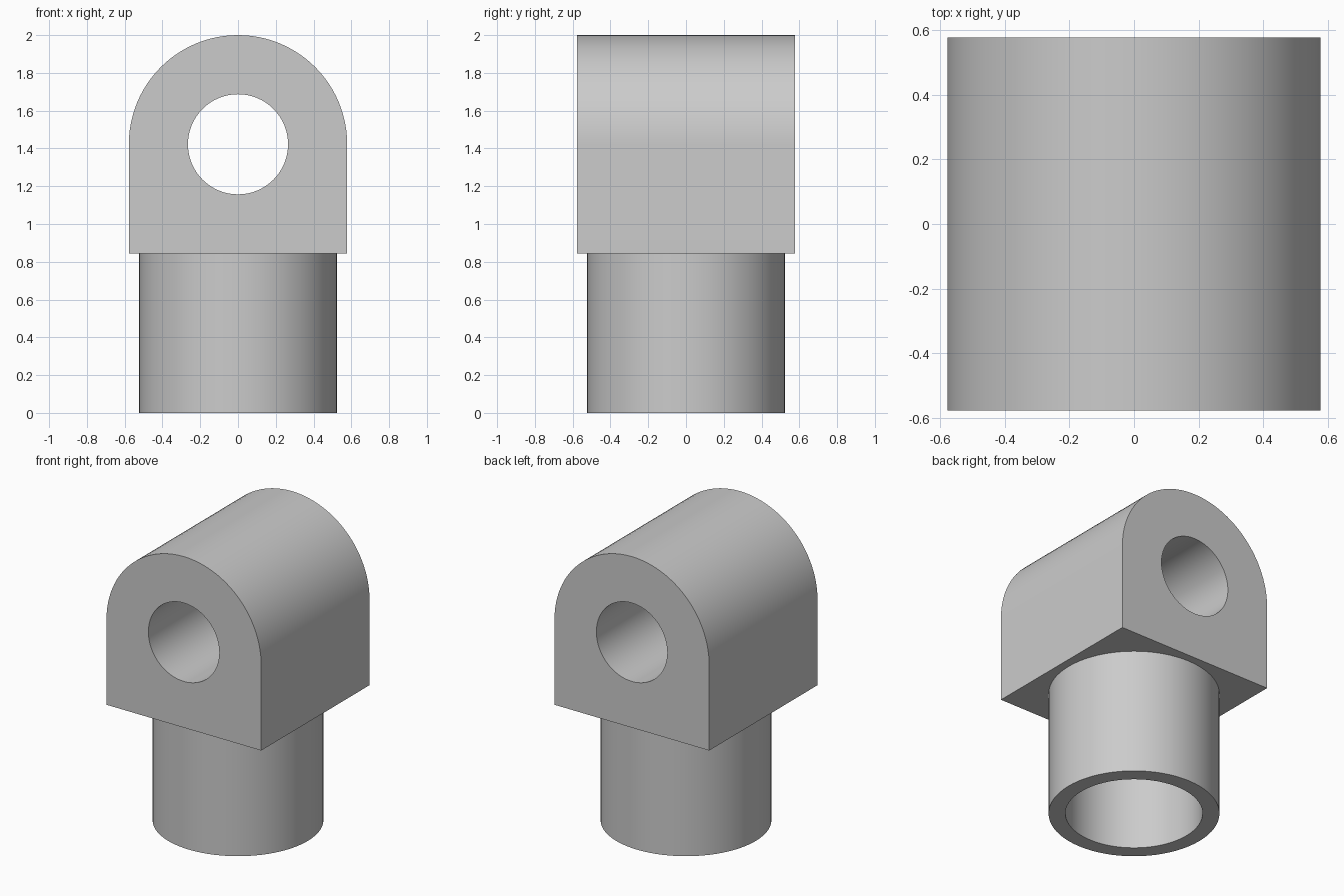
import bpy
import bmesh
from math import sin, cos, pi, radians

cube = bpy.data.objects.get("Cube")
if cube:
    bpy.data.objects.remove(cube, do_unlink=True)

HALF = 0.578          # half width and half depth of the head
BASE, AXIS = 0.845, 1.422   # underside of the head, height of the cross hole
HOLE = 0.265
TUBE, BORE = 0.523, 0.42

grey = bpy.data.materials.new("plain_grey")
grey.use_nodes = True
colour = (0.6, 0.6, 0.6, 1)
grey.diffuse_color = colour
grey.node_tree.nodes["Principled BSDF"].inputs["Base Color"].default_value = colour


def finish(name, bm):
    bmesh.ops.recalc_face_normals(bm, faces=bm.faces)
    mesh = bpy.data.meshes.new(name)
    bm.to_mesh(mesh)
    bm.free()
    mesh.materials.append(grey)
    obj = bpy.data.objects.new(name, mesh)
    bpy.context.collection.objects.link(obj)
    bpy.ops.object.select_all(action='DESELECT')
    obj.select_set(True)
    bpy.context.view_layer.objects.active = obj
    bpy.ops.object.shade_smooth_by_angle(angle=radians(30))
    return obj


def arc(radius, sweep, steps):
    return [(radius * cos(sweep * i / steps), AXIS + radius * sin(sweep * i / steps))
            for i in range(steps + 1)]


def add_loop(bm, points):
    verts = [bm.verts.new((x, -HALF, z)) for x, z in points]
    return [bm.edges.new((a, b)) for a, b in zip(verts, verts[1:] + verts[:1])]


# Head: arched outline with a round hole, extruded front to back
bm = bmesh.new()
outline = arc(HALF, pi, 48) + [(-HALF, BASE), (HALF, BASE)]
edges = add_loop(bm, outline) + add_loop(bm, arc(HOLE, 2 * pi, 64)[:-1])
bmesh.ops.triangle_fill(bm, edges=edges, use_beauty=True, normal=(0, -1, 0))
result = bmesh.ops.extrude_face_region(bm, geom=bm.faces[:], use_keep_orig=True)
moved = [v for v in result["geom"] if isinstance(v, bmesh.types.BMVert)]
bmesh.ops.translate(bm, verts=moved, vec=(0, 2 * HALF, 0))
finish("pivot_head", bm)

# Stem: hollow tube, open below, closed above by the head
bm = bmesh.new()
profile = [bm.verts.new((r, 0, z)) for r, z in
           ((BORE, BASE), (BORE, 0), (TUBE, 0), (TUBE, BASE))]
wall = [bm.edges.new(pair) for pair in zip(profile, profile[1:])]
bmesh.ops.spin(bm, geom=profile + wall, cent=(0, 0, 0), axis=(0, 0, 1),
               angle=2 * pi, steps=72, use_merge=True)
bmesh.ops.remove_doubles(bm, verts=bm.verts[:], dist=0.0001)
finish("hollow_stem", bm)
